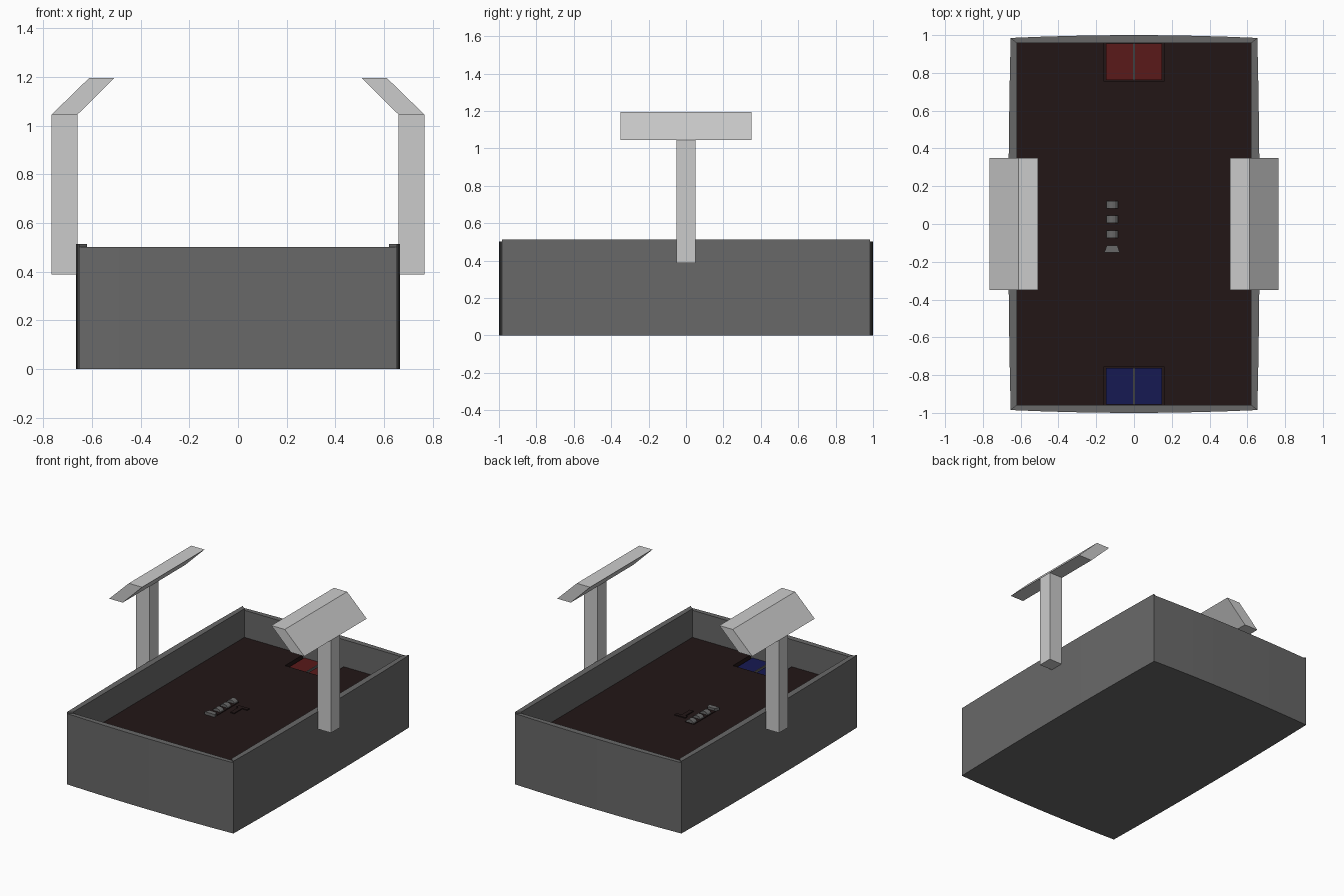
import bpy, bmesh, math

if "Cube" in bpy.data.objects:
    bpy.data.objects.remove(bpy.data.objects["Cube"])


def material(name, rgb):
    m = bpy.data.materials.new(name)
    m.diffuse_color = (*rgb, 1)
    m.use_nodes = True
    m.node_tree.nodes["Principled BSDF"].inputs["Base Color"].default_value = m.diffuse_color
    return m


CASE = material("case_grey", (0.14, 0.14, 0.14))
DARK = material("floor_dark", (0.016, 0.008, 0.008))
RED = material("pad_red", (0.10, 0.01, 0.01))
BLUE = material("pad_blue", (0.008, 0.01, 0.085))


def make(name, bm, *mats):
    bmesh.ops.recalc_face_normals(bm, faces=bm.faces)
    me = bpy.data.meshes.new(name)
    bm.to_mesh(me)
    bm.free()
    ob = bpy.data.objects.new(name, me)
    bpy.context.collection.objects.link(ob)
    for m in mats:
        if m:
            me.materials.append(m)
    return ob


def prism(name, pts, a, b, axis="z", mat=None):
    """Extrude an outline from a to b; axis z takes (x, y), axis y takes (x, z)."""
    bm = bmesh.new()
    place = (lambda p, h: (p[0], p[1], h)) if axis == "z" else (lambda p, h: (p[0], h, p[1]))
    lo, hi = [[bm.verts.new(place(p, h)) for p in pts] for h in (a, b)]
    bm.faces.new(lo)
    bm.faces.new(hi)
    n = len(pts)
    for i in range(n):
        j = (i + 1) % n
        bm.faces.new((lo[i], lo[j], hi[j], hi[i]))
    return make(name, bm, mat)


def box(name, x0, x1, y0, y1, z0, z1, mat=None):
    return prism(name, [(x0, y0), (x1, y0), (x1, y1), (x0, y1)], z0, z1, "z", mat)


def ring(hx, hy, bow_x, bow_y, n=8):
    """Rectangle outline whose sides bulge gently outwards."""
    pts = []
    for side in range(4):
        for i in range(n):
            t = -1 + 2 * i / n
            b = 1 - t * t
            pts.append([(t * hx, -hy - bow_y * b), (hx + bow_x * b, t * hy),
                        (-t * hx, hy + bow_y * b), (-hx - bow_x * b, -t * hy)][side])
    return pts


# Open case with bowed outer walls and straight inner walls
outer, inner = ring(0.653, 0.985, 0.012, 0.015), ring(0.62, 0.958, 0, 0)
bm = bmesh.new()
loops = [[bm.verts.new((x, y, z)) for x, y in r]
         for r, z in ((outer, 0), (outer, 0.502), (inner, 0.502), (inner, 0.28))]
for l0, l1 in zip(loops, loops[1:]):
    for i in range(len(l0)):
        j = (i + 1) % len(l0)
        bm.faces.new((l0[i], l0[j], l1[j], l1[i]))
bm.faces.new(loops[0])
bm.faces.new(loops[-1]).material_index = 1
make("case", bm, CASE, DARK)

# Raised floor with a shallow recess at each end
q = [(0.62, 0.755), (0.62, 0.958), (0.16, 0.958), (0.16, 0.755)]
q = [(0.62, 0.958), (0.16, 0.958), (0.16, 0.755)]
outline = q + [(-x, y) for x, y in q[::-1]]
outline += [(-x, -y) for x, y in outline]
prism("floor", outline, 0.28, 0.31, "z", DARK)

# Coloured pads in the recesses, each split by a thin divider
for s, colour, mat in ((1, "red", RED), (-1, "blue", BLUE)):
    y0, y1 = sorted((s * 0.762, s * 0.955))
    for k, side in ((-1, "left"), (1, "right")):
        x0, x1 = sorted((k * 0.005, k * 0.148))
        box(f"{colour}_pad_{side}", x0, x1, y0, y1, 0.28, 0.292, mat)
    box(f"{colour}_pad_divider", -0.004, 0.004, y0, y1, 0.28, 0.305, CASE)

for s, side in ((-1, "left"), (1, "right")):
    # Raised rail along each long wall
    edge = [(s * x, y) for x, y in ring(0.653, 0.985, 0.012, 0)[8:16]]
    edge.append((s * 0.653, 0.985))
    prism(f"{side}_rail", edge + [(s * 0.62, 0.96), (s * 0.62, -0.96)],
          0.502, 0.513, "z", CASE)
    # Post and slanted head
    x0, x1 = sorted((s * 0.66, s * 0.766))
    box(f"{side}_post", x0, x1, -0.05, 0.05, 0.387, 1.045)
    prism(f"{side}_head", [(s * 0.66, 1.045), (s * 0.766, 1.045),
                           (s * 0.612, 1.195), (s * 0.508, 1.195)], -0.35, 0.35, "y")

# Row of small rounded pieces on the floor
for i, y in enumerate((0.103, 0.025, -0.055)):
    arc = [(-0.115 + 0.031 * math.cos(a * math.pi / 6),
            0.31 + 0.025 * math.sin(a * math.pi / 6)) for a in range(7)]
    prism(f"game_piece_{i + 1}", arc, y - 0.02, y + 0.02, "y", CASE)
prism("end_piece", [(-0.157, -0.15), (-0.075, -0.15), (-0.088, -0.115), (-0.144, -0.115)],
      0.31, 0.33, "z", CASE)
box("piece_tray", -0.15, -0.08, -0.115, 0.125, 0.31, 0.314, DARK)

# Dark low marker beside the row
box("marker_bar", -0.05, 0.035, 0.055, 0.08, 0.31, 0.316, DARK)
box("marker_stem", -0.035, -0.005, -0.035, 0.055, 0.31, 0.316, DARK)
